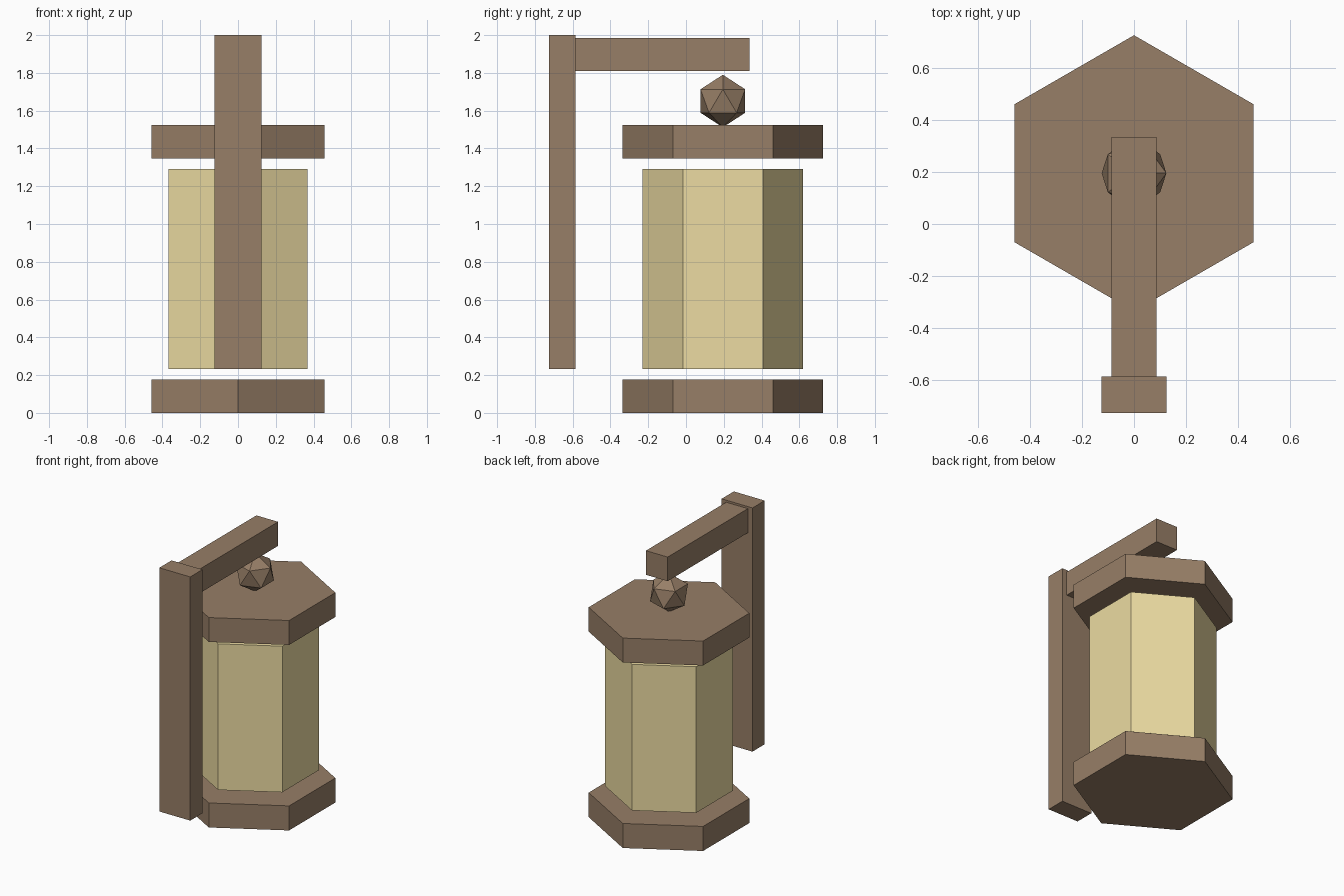
import bpy

if "Cube" in bpy.data.objects:
    bpy.data.objects.remove(bpy.data.objects["Cube"])

CY = 0.195  # lantern axis


def material(name, color):
    m = bpy.data.materials.new(name)
    m.diffuse_color = (*color, 1)
    m.use_nodes = True
    m.node_tree.nodes["Principled BSDF"].inputs["Base Color"].default_value = m.diffuse_color
    return m


wood = material("wood", (0.31, 0.21, 0.135))
glow = material("glow", (0.84, 0.71, 0.36))


def finish(name, mat):
    ob = bpy.context.object
    ob.name = name
    ob.data.materials.append(mat)
    return ob


def hexagon(name, radius, z0, z1, mat):
    bpy.ops.mesh.primitive_cylinder_add(vertices=6, radius=radius, depth=z1 - z0,
                                        location=(0, CY, (z0 + z1) / 2))
    return finish(name, mat)


def box(name, width, y0, y1, z0, z1, mat):
    bpy.ops.mesh.primitive_cube_add(size=1, location=(0, (y0 + y1) / 2, (z0 + z1) / 2))
    bpy.context.object.scale = (width, y1 - y0, z1 - z0)
    return finish(name, mat)


# Lantern body
hexagon("lantern_base", 0.53, 0.0, 0.178, wood)
hexagon("lantern_glass", 0.424, 0.232, 1.292, glow)
hexagon("lantern_cap", 0.53, 1.346, 1.523, wood)

# Faceted knob on the cap
bpy.ops.mesh.primitive_ico_sphere_add(subdivisions=1, radius=0.139, location=(0, CY, 1.651))
finish("hanging_knob", wood)

# Wall bracket
box("bracket_post", 0.248, -0.725, -0.585, 0.232, 2.0, wood)
box("bracket_arm", 0.174, -0.585, 0.335, 1.81, 1.985, wood)
